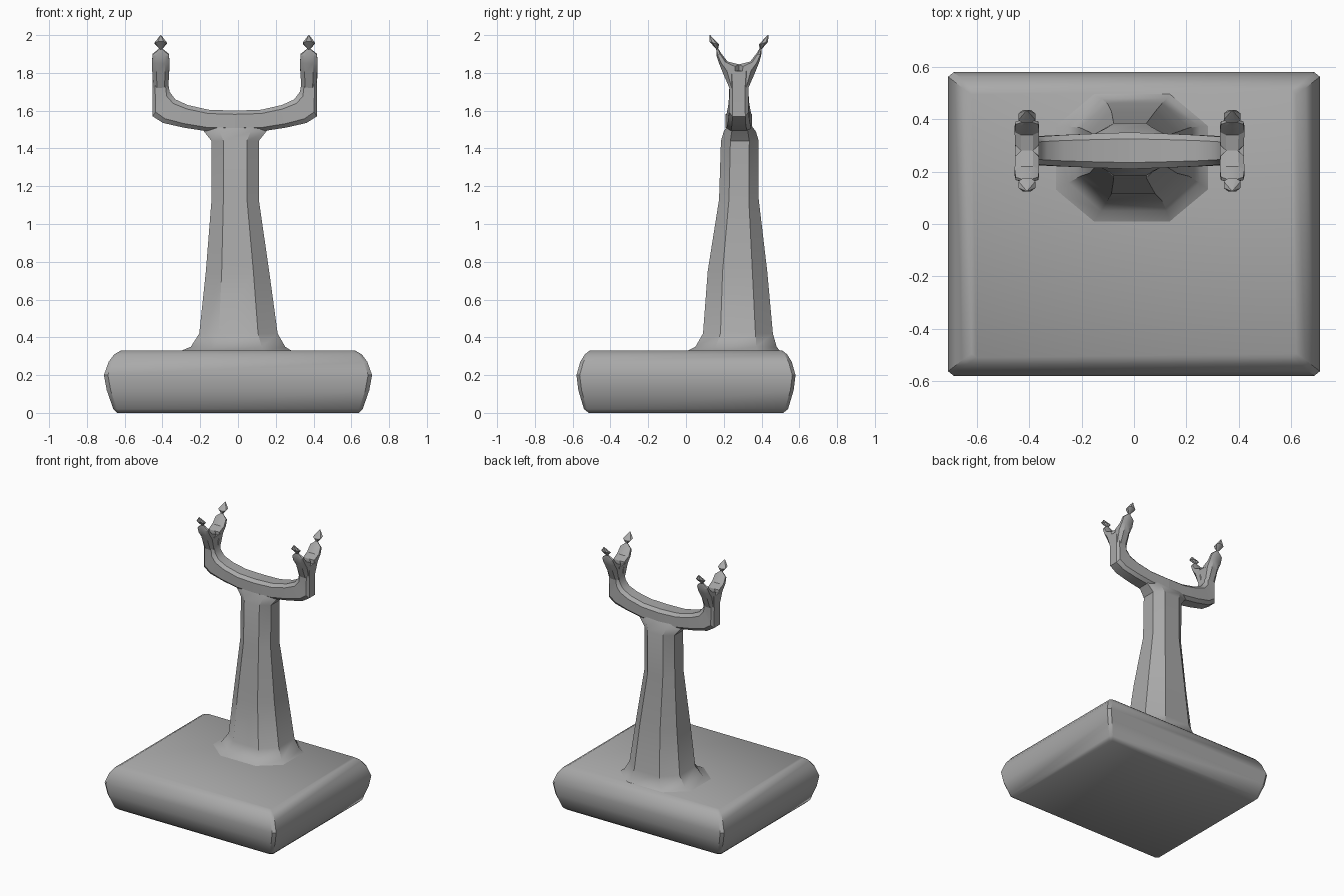
import bpy, bmesh, math
from mathutils import Vector

cube = bpy.data.objects.get("Cube")
if cube:
    bpy.data.objects.remove(cube, do_unlink=True)

grey = bpy.data.materials.new("stone grey")
grey.use_nodes = True
GREY = (0.4, 0.4, 0.4, 1)
grey.diffuse_color = GREY
grey.node_tree.nodes["Principled BSDF"].inputs["Base Color"].default_value = GREY


def loft(name, sections, corner=0.5, angle=35):
    """Skin rings together; each section is (one side, other side, half depth vector)."""
    bm = bmesh.new()
    signs = [(1, 0), (0, 1), (0, 1), (-1, 0), (-1, 0), (0, -1), (0, -1), (1, 0)]
    turns = [1, 1, -1, 1, -1, -1, 1, -1]
    rings = []
    for a, b, depth in sections:
        a, b, depth = Vector(a), Vector(b), Vector(depth)
        middle, half = (a + b) / 2, (b - a) / 2
        ring = []
        for (u, v), turn in zip(signs, turns):
            u, v = u or turn * corner, v or turn * corner
            ring.append(bm.verts.new(middle + half * u + depth * v))
        rings.append(ring)
    for low, high in zip(rings, rings[1:]):
        for i in range(len(low)):
            j = (i + 1) % len(low)
            bm.faces.new((low[i], low[j], high[j], high[i]))
    bm.faces.new(rings[0])
    bm.faces.new(rings[-1])
    bmesh.ops.remove_doubles(bm, verts=bm.verts, dist=0.0005)
    bmesh.ops.recalc_face_normals(bm, faces=bm.faces)
    mesh = bpy.data.meshes.new(name)
    bm.to_mesh(mesh)
    bm.free()
    mesh.materials.append(grey)
    obj = bpy.data.objects.new(name, mesh)
    bpy.context.collection.objects.link(obj)
    bpy.ops.object.select_all(action="DESELECT")
    obj.select_set(True)
    bpy.context.view_layer.objects.active = obj
    bpy.ops.object.shade_smooth_by_angle(angle=math.radians(angle))
    return obj


# Cushion-like base slab: half width, half depth, height
slab = [(0.64, 0.515, 0), (0.66, 0.54, 0.02), (0.695, 0.57, 0.12), (0.71, 0.58, 0.2),
        (0.685, 0.56, 0.27), (0.655, 0.535, 0.31), (0.62, 0.51, 0.33)]
loft("base", [((-x, 0, z), (x, 0, z), (0, y, 0)) for x, y, z in slab], corner=0.97)

# Tapering post with a flared foot: left, right, front, back, height
post = [(-0.31, 0.29, 0, 0.5, 0.325), (-0.25, 0.25, 0.05, 0.48, 0.35),
        (-0.205, 0.21, 0.09, 0.46, 0.42), (-0.17, 0.165, 0.115, 0.43, 0.75),
        (-0.14, 0.11, 0.175, 0.385, 1.13), (-0.14, 0.11, 0.185, 0.385, 1.44),
        (-0.18, 0.15, 0.2, 0.37, 1.49), (-0.22, 0.19, 0.225, 0.34, 1.53)]
loft("post", [((l, (f + b) / 2, z), (r, (f + b) / 2, z), (0, (b - f) / 2, 0))
              for l, r, f, b, z in post])

# Shared centre lines of the cradle
CX, CY = -0.017, 0.28

# Curved arms, from the middle of the post to the top of the upright:
# inner x, inner z, outer x, outer z, half depth
arm = [(0, 1.6, 0, 1.49, 0.07), (0.14, 1.605, 0.14, 1.49, 0.065),
       (0.25, 1.63, 0.27, 1.51, 0.06), (0.315, 1.66, 0.38, 1.535, 0.055),
       (0.345, 1.7, 0.435, 1.57, 0.052), (0.355, 1.76, 0.436, 1.72, 0.05),
       (0.345, 1.82, 0.437, 1.81, 0.06)]
# Prongs: inner y, inner z, outer y, outer z, half width
prong = [(0, 1.72, 0.05, 1.72, 0.04), (0, 1.845, 0.085, 1.8, 0.045),
         (0.06, 1.86, 0.105, 1.85, 0.047), (0.095, 1.905, 0.118, 1.89, 0.043),
         (0.11, 1.93, 0.12, 1.925, 0.008), (0.105, 1.95, 0.155, 1.965, 0.032),
         (0.152, 2.0, 0.156, 2.0, 0.002)]

for side, label in ((-1, "right"), (1, "left")):
    loft(label + "_arm", [((CX + side * a, CY, za), (CX + side * b, CY, zb), (0, d, 0))
                          for a, za, b, zb, d in arm], corner=0.65)
    x = CX + side * 0.392
    for way, end in ((-1, "front"), (1, "back")):
        loft(f"{label}_{end}_prong",
             [((x, CY + way * a, za), (x, CY + way * b, zb), (w, 0, 0))
              for a, za, b, zb, w in prong], corner=0.5, angle=25)
